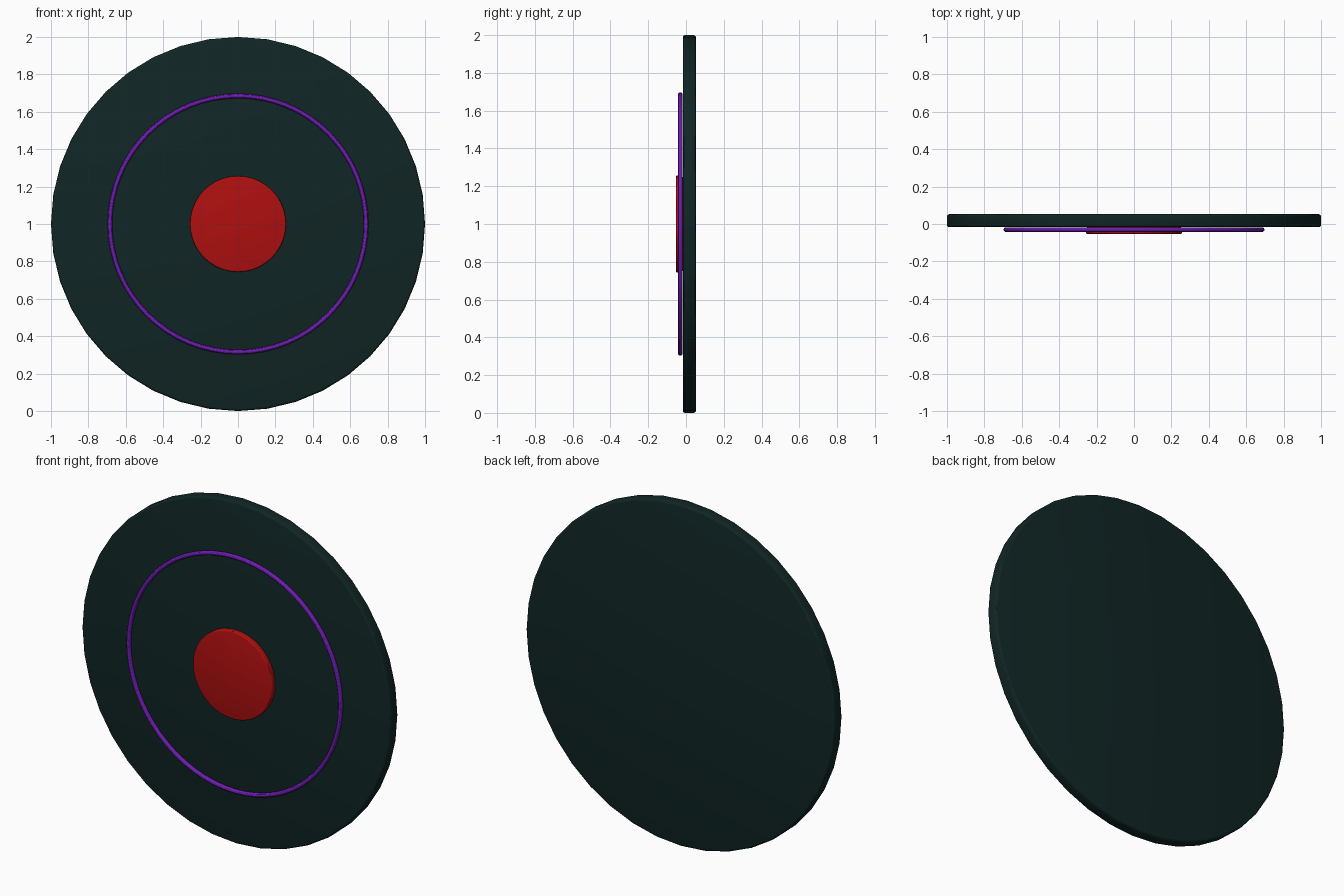
import bpy
import math

if "Cube" in bpy.data.objects:
    bpy.data.objects.remove(bpy.data.objects["Cube"])


def material(name, rgb):
    m = bpy.data.materials.new(name)
    m.diffuse_color = (*rgb, 1)
    m.use_nodes = True
    m.node_tree.nodes["Principled BSDF"].inputs["Base Color"].default_value = m.diffuse_color
    return m


DARK = material("dark_green", (0.005, 0.019, 0.018))
RED = material("red", (0.43, 0.005, 0.005))
PURPLE = material("purple", (0.15, 0.012, 0.42))


def finish(obj, name, mat):
    obj.name = name
    obj.data.materials.append(mat)
    bpy.ops.object.shade_smooth_by_angle(angle=math.radians(30))


def disc(name, radius, y_front, y_back, bevel, mat):
    """Upright disc with softened rims, facing -y."""
    bpy.ops.mesh.primitive_cylinder_add(
        vertices=40, radius=radius, depth=y_back - y_front,
        location=(0, (y_front + y_back) / 2, 1), rotation=(math.pi / 2, 0, 0))
    obj = bpy.context.object
    mod = obj.modifiers.new("rim", 'BEVEL')
    mod.width = bevel
    mod.segments = 3
    mod.limit_method = 'ANGLE'
    mod.angle_limit = math.radians(40)
    bpy.ops.object.modifier_apply(modifier=mod.name)
    finish(obj, name, mat)


# Main backing disc and raised centre disc
disc("backing_disc", 1.0, -0.017, 0.053, 0.013, DARK)
disc("centre_disc", 0.257, -0.053, -0.017, 0.008, RED)

# Thin ring lying on the front face
bpy.ops.mesh.primitive_torus_add(
    major_radius=0.685, minor_radius=0.0125, major_segments=64,
    minor_segments=12, location=(0, -0.03, 1), rotation=(math.pi / 2, 0, 0))
finish(bpy.context.object, "ring", PURPLE)
